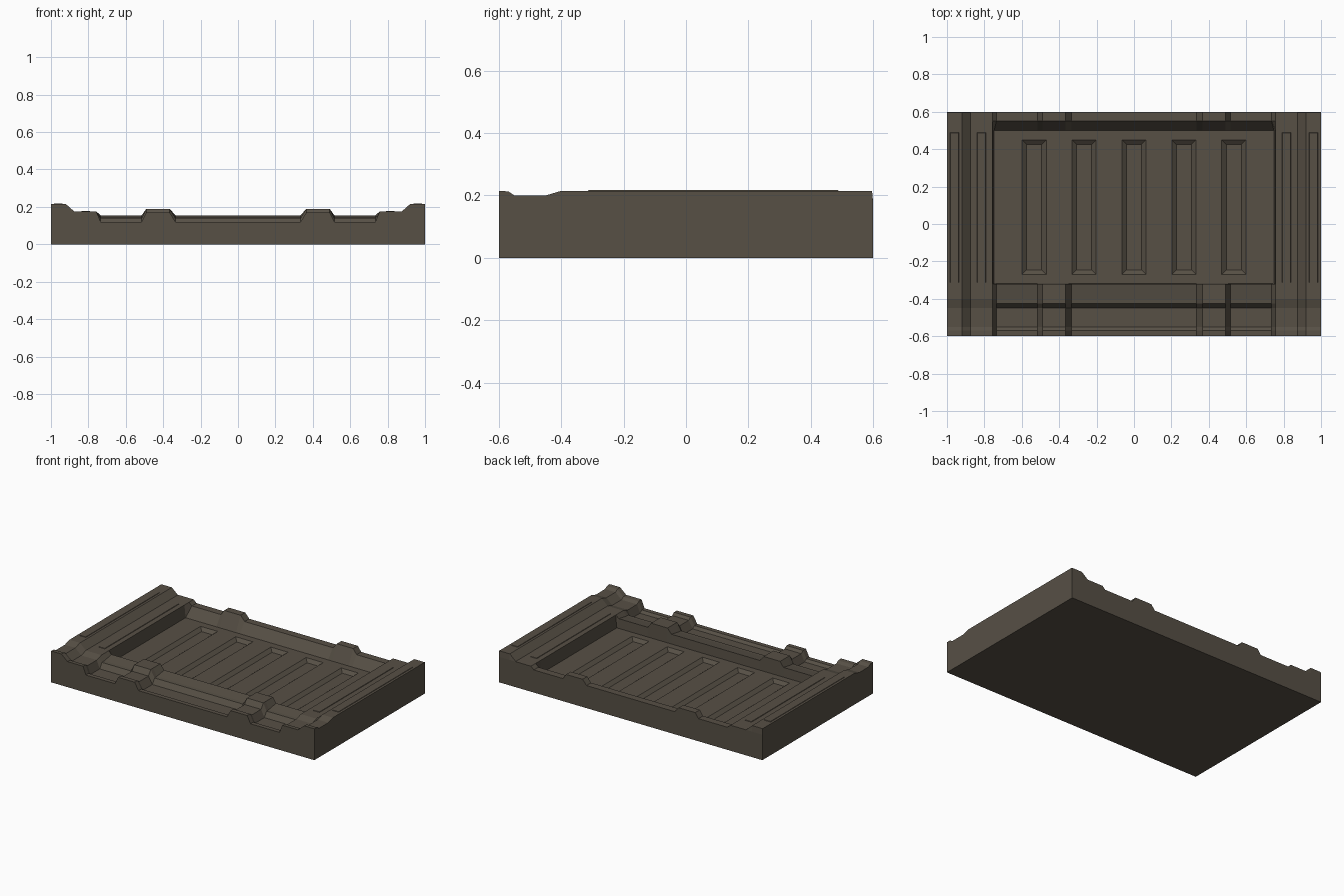
import bpy, bmesh

if "Cube" in bpy.data.objects:
    bpy.data.objects.remove(bpy.data.objects["Cube"])

mat = bpy.data.materials.new("dark_brown")
mat.diffuse_color = (0.095, 0.08, 0.06, 1)
mat.use_nodes = True
mat.node_tree.nodes["Principled BSDF"].inputs["Base Color"].default_value = mat.diffuse_color


def make_object(name, bm):
    bmesh.ops.recalc_face_normals(bm, faces=bm.faces)
    mesh = bpy.data.meshes.new(name)
    bm.to_mesh(mesh)
    bm.free()
    mesh.materials.append(mat)
    obj = bpy.data.objects.new(name, mesh)
    bpy.context.collection.objects.link(obj)
    return obj


def loft(name, rings):
    bm = bmesh.new()
    rows = [[bm.verts.new(p) for p in ring] for ring in rings]
    n = len(rows[0])
    for a, b in zip(rows, rows[1:]):
        for i in range(n):
            j = (i + 1) % n
            bm.faces.new((a[i], a[j], b[j], b[i]))
    bm.faces.new(rows[0])
    bm.faces.new(rows[-1])
    return make_object(name, bm)


def tapered_block(name, x, y0, y1, half, z0, z1, grow):
    """Block whose four sides lean outwards by grow from z0 to z1."""
    def ring(z, g):
        return [(x - half - g, y0 - g, z), (x + half + g, y0 - g, z),
                (x + half + g, y1 + g, z), (x - half - g, y1 + g, z)]
    return loft(name, [ring(z0, 0), ring(z1, grow)])


def section(y, side, shelf, low, bump, wall):
    """Cross-section of the slab, mirrored about x = 0."""
    half = [(1, 0), (1, side), (0.92, side), (0.875, shelf), (0.757, shelf),
            (wall, low), (0.515, low), (0.49, bump), (0.365, bump), (0.335, low)]
    pts = half + [(-x, z) for x, z in reversed(half)]
    return [(x, y, z) for x, z in pts]


# slab: front lip, cross channel, raised rim, sunken floor, back rim
stations = [
    (-0.600, 0.215, 0.175, 0.120, 0.170, 0.735),
    (-0.570, 0.213, 0.173, 0.120, 0.170, 0.735),
    (-0.550, 0.200, 0.160, 0.105, 0.155, 0.735),
    (-0.450, 0.200, 0.160, 0.105, 0.155, 0.735),
    (-0.425, 0.2075, 0.1675, 0.140, 0.190, 0.735),
    (-0.400, 0.215, 0.175, 0.142, 0.190, 0.735),
    (-0.321, 0.215, 0.175, 0.155, 0.190, 0.735),
    (-0.318, 0.215, 0.175, 0.090, 0.090, 0.748),
    (0.500, 0.215, 0.175, 0.090, 0.090, 0.748),
    (0.550, 0.215, 0.175, 0.155, 0.190, 0.735),
    (0.597, 0.215, 0.175, 0.155, 0.190, 0.735),
    (0.600, 0.175, 0.175, 0.155, 0.190, 0.735),
]
slab = loft("slab", [section(*s) for s in stations])

# five tapered grooves cut into the floor
cutters = []
for i in range(5):
    c = tapered_block("groove_cutter", (i - 2) * 0.267, -0.245, 0.425,
                      0.04, 0.07, 0.11, 0.05)
    c.hide_render = True
    mod = slab.modifiers.new("groove", "BOOLEAN")
    mod.operation = "DIFFERENCE"
    mod.solver = "EXACT"
    mod.object = c
    cutters.append(c)
bpy.context.view_layer.update()
result = bpy.data.meshes.new_from_object(
    slab.evaluated_get(bpy.context.evaluated_depsgraph_get()))
slab.modifiers.clear()
slab.data = result
for c in cutters:
    bpy.data.objects.remove(c)

# thin raised strips on both side rails and shelves
for s in (-1, 1):
    tapered_block("rail_strip", s * 0.96, -0.315, 0.49, 0.025, 0.213, 0.218, -0.003)
    tapered_block("shelf_strip", s * 0.815, -0.315, 0.49, 0.025, 0.173, 0.178, -0.003)
